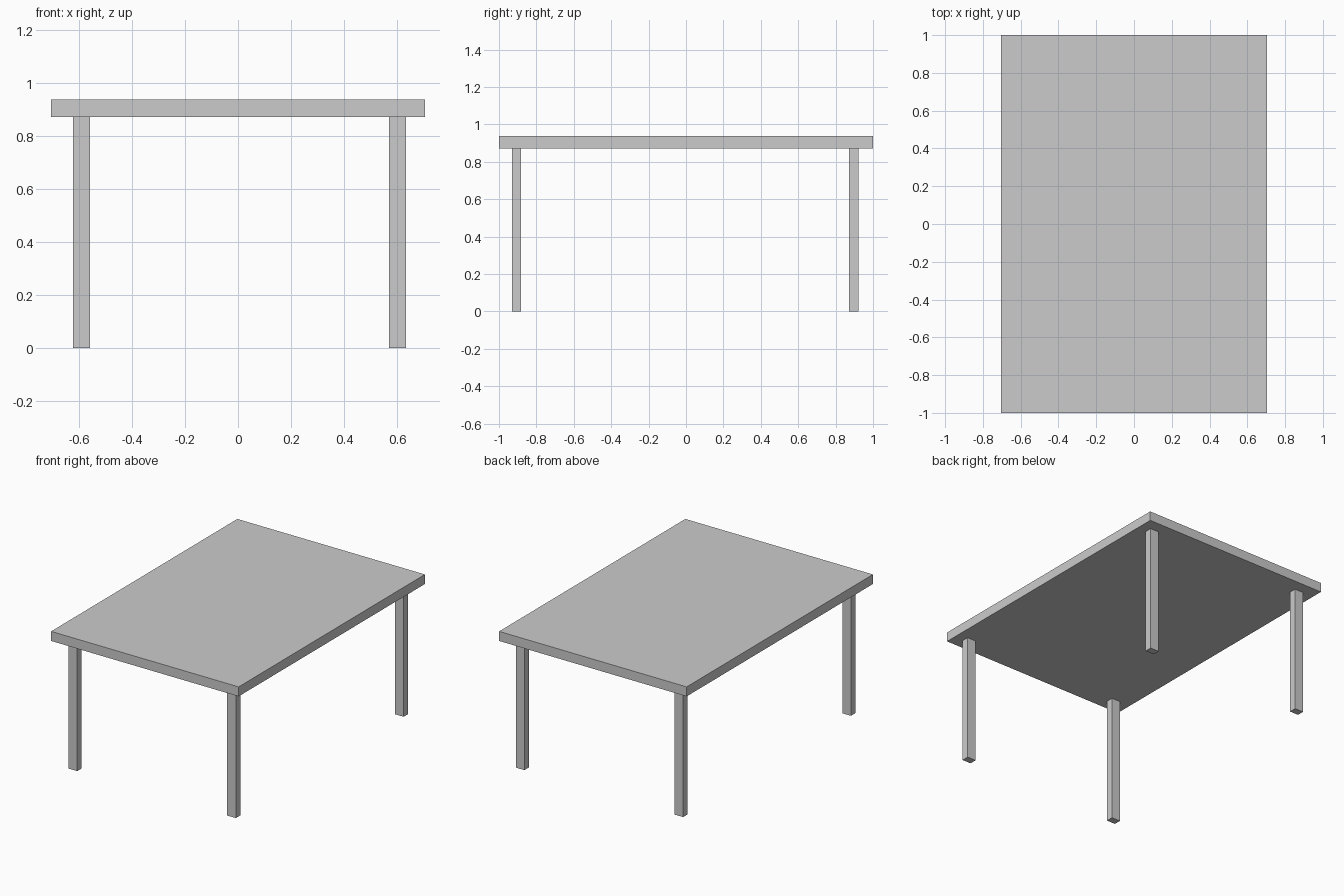
import bpy

if "Cube" in bpy.data.objects:
    bpy.data.objects.remove(bpy.data.objects["Cube"])


def box(name, lo, hi):
    """Axis-aligned box between two corners."""
    centre = [(a + b) / 2 for a, b in zip(lo, hi)]
    bpy.ops.mesh.primitive_cube_add(size=1, location=centre)
    obj = bpy.context.object
    obj.name = name
    obj.scale = [b - a for a, b in zip(lo, hi)]
    bpy.ops.object.transform_apply(location=False, rotation=False, scale=True)
    return obj


UNDERSIDE = 0.872
TOP = 0.937

# Tabletop slab
box("tabletop", (-0.705, -1.0, UNDERSIDE), (0.705, 1.0, TOP))

# Four legs, set slightly off-centre under the top
x_spans = {"left": (-0.623, -0.558), "right": (0.570, 0.635)}
y_spans = {"front": (-0.930, -0.881), "back": (0.872, 0.921)}
for depth, (y0, y1) in y_spans.items():
    for side, (x0, x1) in x_spans.items():
        box(f"{depth}_{side}_leg", (x0, y0, 0.0), (x1, y1, UNDERSIDE))
